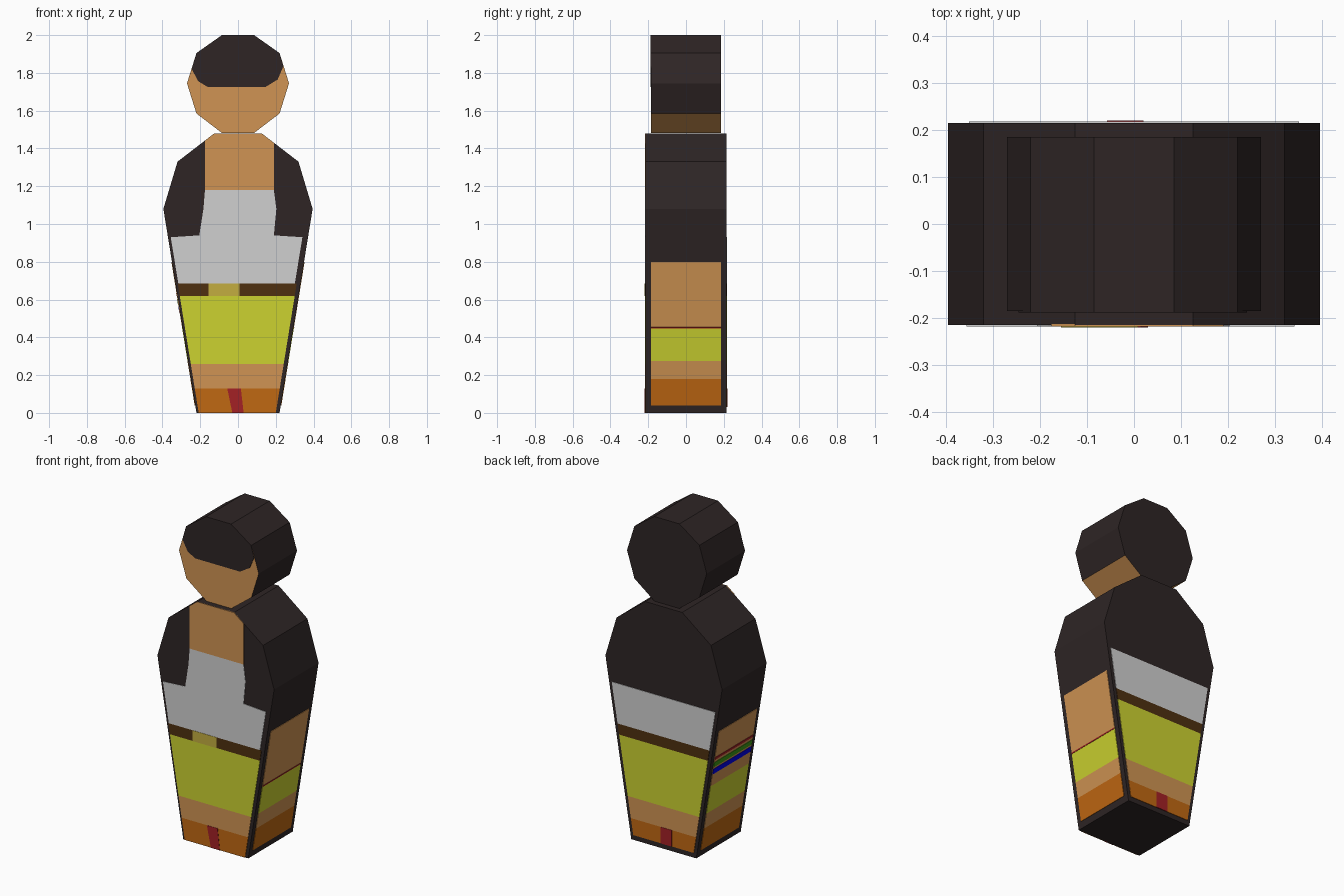
import bpy, bmesh
from mathutils import Vector

if "Cube" in bpy.data.objects:
    bpy.data.objects.remove(bpy.data.objects["Cube"])


def material(name, rgb):
    m = bpy.data.materials.new(name)
    lin = [((c / 255 + 0.055) / 1.055) ** 2.4 if c > 10 else c / 255 / 12.92 for c in rgb]
    m.diffuse_color = (*lin, 1)
    m.use_nodes = True
    m.node_tree.nodes["Principled BSDF"].inputs["Base Color"].default_value = m.diffuse_color
    return m


DARK = material("near_black", (46, 37, 37))
SKIN = material("tan_skin", (208, 148, 83))
GREY = material("light_grey", (208, 208, 208))
LIME = material("lime", (204, 210, 48))
BROWN = material("dark_brown", (78, 48, 16))
GOLD = material("gold", (196, 174, 64))
ORANGE = material("orange", (192, 104, 18))
RED = material("red", (163, 33, 37))
GREEN = material("green", (60, 150, 20))
BLUE = material("blue", (0, 0, 245))

BODY_Y, HEAD_Y = 0.215, 0.185
FOOT, SLOPE = 0.22, 0.162          # half width of the body = FOOT + SLOPE * z
SIDE_N = Vector((1, 0, -SLOPE)).normalized()


# Surface mappings: (u, z, outward offset) -> point
def front(u, z, d):
    return Vector((u, -BODY_Y - d, z))


def back(u, z, d):
    return Vector((u, BODY_Y + d, z))


def face(u, z, d):
    return Vector((u, -HEAD_Y - d, z))


def right(u, z, d):
    return Vector((FOOT + SLOPE * z, u, z)) + SIDE_N * d


def left(u, z, d):
    p = right(u, z, d)
    return Vector((-p.x, p.y, p.z))


def prism(name, outline, surf, mat, d0=-0.003, d1=0.003):
    bm = bmesh.new()
    a = [bm.verts.new(surf(u, z, d0)) for u, z in outline]
    b = [bm.verts.new(surf(u, z, d1)) for u, z in outline]
    bm.faces.new(a)
    bm.faces.new(b)
    n = len(a)
    for i in range(n):
        j = (i + 1) % n
        bm.faces.new((a[i], a[j], b[j], b[i]))
    bmesh.ops.recalc_face_normals(bm, faces=bm.faces)
    me = bpy.data.meshes.new(name)
    bm.to_mesh(me)
    bm.free()
    me.materials.append(mat)
    ob = bpy.data.objects.new(name, me)
    bpy.context.collection.objects.link(ob)
    return ob


def mirrored(half):
    return half + [(-x, z) for x, z in reversed(half)]


def rect(u0, u1, z0, z1):
    return [(u0, z0), (u1, z0), (u1, z1), (u0, z1)]


def band(z0, z1, inset_l, inset_r):
    w0, w1 = FOOT + SLOPE * z0, FOOT + SLOPE * z1
    return [(-w0 + inset_l, z0), (w0 - inset_r, z0), (w1 - inset_r, z1), (-w1 + inset_l, z1)]


# Body and head blocks
prism("body", mirrored([(0.22, 0), (0.395, 1.08), (0.32, 1.33), (0.125, 1.48)]),
      front, DARK, -2 * BODY_Y, 0)
head = prism("head", mirrored([(0.085, 1.482), (0.22, 1.585), (0.27, 1.745), (0.22, 1.905), (0.085, 2.0)]),
             face, DARK, -2 * HEAD_Y, 0)
# Skin on the face and under the chin
head.data.materials.append(SKIN)
for p in head.data.polygons:
    if p.normal.y < -0.5 or p.normal.z < -0.5:
        p.material_index = 1

# Fringe of hair over the face
prism("hair_fringe", [(-0.245, 1.82), (-0.21, 1.755), (-0.16, 1.725), (0.145, 1.725), (0.21, 1.765),
                      (0.24, 1.835), (0.22, 1.905), (0.085, 2), (-0.085, 2), (-0.22, 1.905)], face, DARK)

# Bare chest and shirt front
prism("chest", [(-0.175, 1.18), (0.19, 1.18), (0.19, 1.43), (0.125, 1.48), (-0.125, 1.48), (-0.175, 1.442)],
      front, SKIN)
prism("shirt_front", [(-0.316, 0.685), (0.301, 0.685), (0.341, 0.93), (0.19, 0.94), (0.203, 1.08), (0.19, 1.18),
                      (-0.175, 1.18), (-0.183, 1.08), (-0.205, 0.94), (-0.356, 0.93)], front, GREY)
prism("shirt_back", band(0.685, 0.93, 0.02, 0.02), back, GREY)

# Belt, shorts, legs and shoes on front and back
for tag, surf, z_low, il, ir in (("front", front, 0.0, 0.012, 0.02), ("back", back, 0.03, 0.02, 0.02)):
    prism("belt_" + tag, band(0.62, 0.685, il, ir), surf, BROWN)
    prism("shorts_" + tag, band(0.26, 0.62, il, ir), surf, LIME)
    prism("legs_" + tag, band(0.13, 0.26, il, ir), surf, SKIN)
    prism("shoes_" + tag, band(z_low, 0.13, il, ir), surf, ORANGE)
prism("shoe_gap_front", [(-0.03, 0), (0.03, 0), (0.015, 0.13), (-0.057, 0.13)], front, RED, d1=0.005)
prism("shoe_gap_back", rect(-0.057, 0.02, 0.03, 0.13), back, RED, d1=0.005)
prism("buckle", rect(-0.155, 0.008, 0.62, 0.685), front, GOLD, d1=0.005)

# Arm, shorts, leg and shoe on both sides
for tag, surf in (("right", right), ("left", left)):
    for part, z0, z1, mat in (("arm", 0.45, 0.80, SKIN), ("shorts", 0.275, 0.45, LIME),
                              ("leg", 0.18, 0.275, SKIN), ("shoe", 0.04, 0.18, ORANGE)):
        prism(f"{part}_{tag}", rect(-0.185, 0.185, z0, z1), surf, mat)
prism("shorts_hem_right", rect(-0.185, 0.185, 0.447, 0.454), right, RED, d1=0.005)

# Wrist bands on the left arm
for part, z0, z1, mat in (("red", 0.62, 0.635, RED), ("green", 0.573, 0.603, GREEN), ("blue", 0.527, 0.56, BLUE)):
    prism("wrist_band_" + part, rect(-0.185, 0.185, z0, z1), left, mat, d1=0.005)
